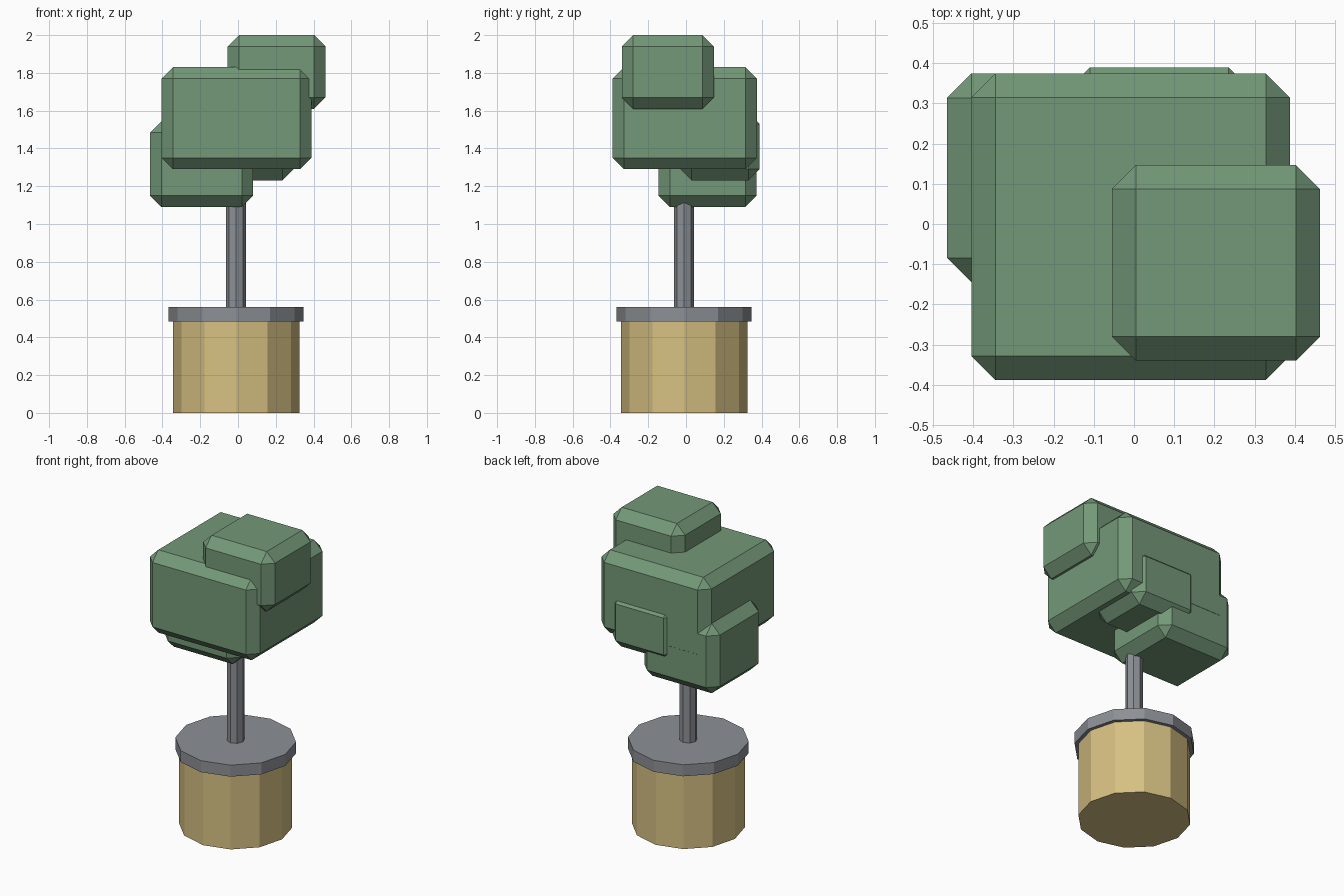
import bpy
import bmesh
from mathutils import Matrix, Vector

default = bpy.data.objects.get("Cube")
if default:
    bpy.data.objects.remove(default, do_unlink=True)


def make_material(name, rgb):
    mat = bpy.data.materials.new(name)
    mat.use_nodes = True
    color = (*rgb, 1.0)
    mat.diffuse_color = color
    mat.node_tree.nodes["Principled BSDF"].inputs["Base Color"].default_value = color
    return mat


leaf_green = make_material("leaf green", (0.174, 0.314, 0.188))
pot_tan = make_material("pot tan", (0.672, 0.527, 0.223))
metal_grey = make_material("metal grey", (0.262, 0.279, 0.301))


def add_object(name, bm, mat):
    mesh = bpy.data.meshes.new(name)
    bm.to_mesh(mesh)
    bm.free()
    mesh.materials.append(mat)
    obj = bpy.data.objects.new(name, mesh)
    bpy.context.collection.objects.link(obj)
    return obj


def prism(name, radius, bottom, top, sides, mat):
    """Upright prism with a corner on each axis, on the shared stem axis."""
    bm = bmesh.new()
    bmesh.ops.create_cone(
        bm, cap_ends=True, segments=sides, radius1=radius, radius2=radius,
        depth=top - bottom,
        matrix=Matrix.Translation((-0.01, -0.01, (bottom + top) / 2)))
    return add_object(name, bm, mat)


def leaf_block(name, low, high):
    """Chamfered box between two opposite corners."""
    low, high = Vector(low), Vector(high)
    bm = bmesh.new()
    bmesh.ops.create_cube(
        bm, size=1,
        matrix=Matrix.Translation((low + high) / 2) @ Matrix.Diagonal((*(high - low), 1)))
    obj = add_object(name, bm, leaf_green)
    bevel = obj.modifiers.new("chamfer", "BEVEL")
    bevel.width = 0.06
    bevel.segments = 1
    return obj


# Pot, rim and stem
prism("pot", 0.335, 0, 0.485, 12, pot_tan)
prism("pot_rim", 0.358, 0.485, 0.56, 12, metal_grey)
prism("stem", 0.053, 0.56, 1.4, 8, metal_grey)

# Foliage blocks
leaf_block("main_foliage", (-0.405, -0.388, 1.29), (0.388, 0.375, 1.83))
leaf_block("top_foliage", (-0.055, -0.34, 1.61), (0.463, 0.147, 2.0))
leaf_block("lower_foliage", (-0.465, -0.145, 1.09), (0.08, 0.374, 1.545))
leaf_block("back_foliage", (-0.17, -0.03, 1.23), (0.295, 0.39, 1.59))
